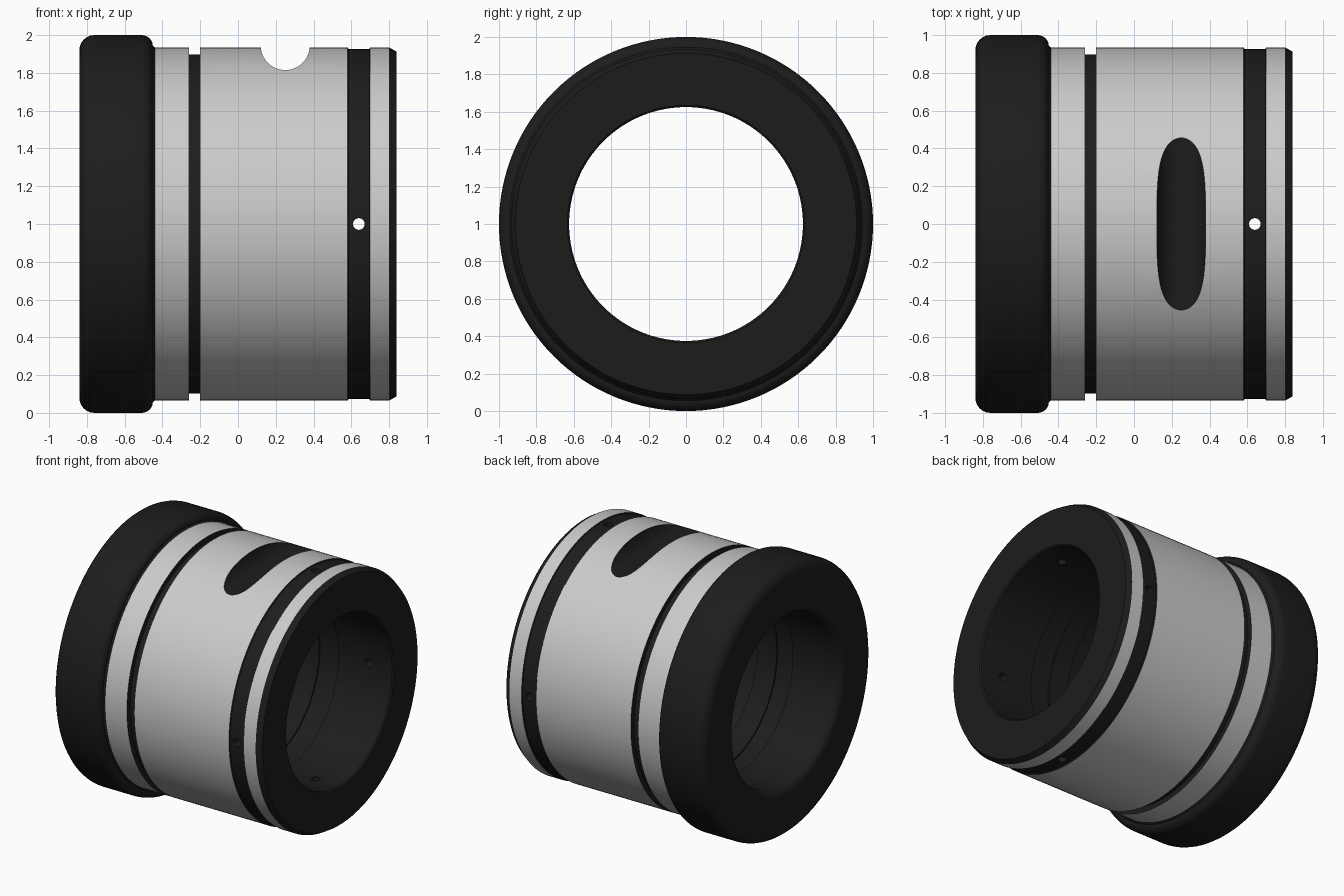
import bpy, bmesh, math
from mathutils import Matrix

if "Cube" in bpy.data.objects:
    bpy.data.objects.remove(bpy.data.objects["Cube"])

SEGMENTS = 128
DARK, GREY = 0, 1
dark = bpy.data.materials.new("black_finish")
dark.diffuse_color = (0.012, 0.012, 0.012, 1)
dark.use_nodes = True
dark.node_tree.nodes["Principled BSDF"].inputs["Base Color"].default_value = dark.diffuse_color
grey = bpy.data.materials.new("plain_grey")
grey.diffuse_color = (0.8, 0.8, 0.8, 1)
grey.use_nodes = True
grey.node_tree.nodes["Principled BSDF"].inputs["Base Color"].default_value = grey.diffuse_color


def arc(cx, cr, rad, a0, a1, n=6):
    """Rounded profile corner as (x, radius) points."""
    return [(cx + rad * math.cos(math.radians(a0 + (a1 - a0) * i / n)),
             cr + rad * math.sin(math.radians(a0 + (a1 - a0) * i / n)))
            for i in range(n + 1)]


def lathe(name, profile):
    """Revolve a closed profile of (x, radius, material) round the x axis."""
    bm = bmesh.new()
    rings = []
    for x, r, _ in profile:
        rings.append([bm.verts.new((x, r * math.cos(2 * math.pi * k / SEGMENTS),
                                    1 + r * math.sin(2 * math.pi * k / SEGMENTS)))
                      for k in range(SEGMENTS)])
    for i, a in enumerate(rings):
        b = rings[(i + 1) % len(rings)]
        for k in range(SEGMENTS):
            j = (k + 1) % SEGMENTS
            bm.faces.new((a[k], a[j], b[j], b[k])).material_index = profile[i][2]
    bmesh.ops.recalc_face_normals(bm, faces=bm.faces)
    return make_object(name, bm)


def make_object(name, bm):
    mesh = bpy.data.meshes.new(name)
    bm.to_mesh(mesh)
    bm.free()
    mesh.materials.append(dark)
    mesh.materials.append(grey)
    obj = bpy.data.objects.new(name, mesh)
    bpy.context.collection.objects.link(obj)
    return obj


def rod(name, radius, length, centre, axis, sides):
    """Cylindrical cutter along y or z."""
    bm = bmesh.new()
    turn = Matrix.Rotation(math.pi / 2, 4, 'X') if axis == 'Y' else Matrix()
    bmesh.ops.create_cone(bm, cap_ends=True, segments=sides, radius1=radius,
                          radius2=radius, depth=length,
                          matrix=Matrix.Translation(centre) @ turn)
    return make_object(name, bm)


# Flange with rounded rims
flange = arc(-0.76, 0.92, 0.08, 180, 90) + arc(-0.51, 0.94, 0.06, 90, 15)
profile = [(x, r, DARK) for x, r in flange] + [(-0.452, 0.945, DARK)]

# Sleeve with narrow groove, wide oil groove and chamfered end
profile += [(-0.44, 0.935, GREY),
            (-0.26, 0.935, DARK), (-0.26, 0.897, DARK), (-0.20, 0.897, DARK),
            (-0.20, 0.935, GREY),
            (0.58, 0.935, DARK), (0.585, 0.927, DARK), (0.695, 0.927, DARK),
            (0.70, 0.935, GREY),
            (0.80, 0.935, DARK), (0.84, 0.912, DARK),
            (0.84, 0.635, DARK), (0.83, 0.625, DARK)]

# Bore with three shallow inner grooves
for right, left in ((0.39, 0.23), (0.08, -0.15), (-0.31, -0.44)):
    profile += [(right, 0.625, DARK), (right, 0.637, DARK),
                (left, 0.637, DARK), (left, 0.625, DARK)]
profile += [(x, r, DARK) for x, r in arc(-0.78, 0.685, 0.06, 270, 180)]
bushing = lathe("flanged_bushing", profile)

# Top slot and four radial oil holes
cutters = [rod("slot_cutter", 0.13, 3, (0.25, 0, 1.945), 'Y', 64),
           rod("hole_cutter_y", 0.031, 3, (0.64, 0, 1), 'Y', 24),
           rod("hole_cutter_z", 0.031, 3, (0.64, 0, 1), 'Z', 24)]
bpy.context.view_layer.objects.active = bushing
bushing.select_set(True)
for c in cutters:
    mod = bushing.modifiers.new(c.name, 'BOOLEAN')
    mod.operation = 'DIFFERENCE'
    mod.solver = 'EXACT'
    mod.object = c
    bpy.ops.object.modifier_apply(modifier=mod.name)
for c in cutters:
    bpy.data.objects.remove(c)

bpy.ops.object.shade_smooth_by_angle(angle=math.radians(25))
